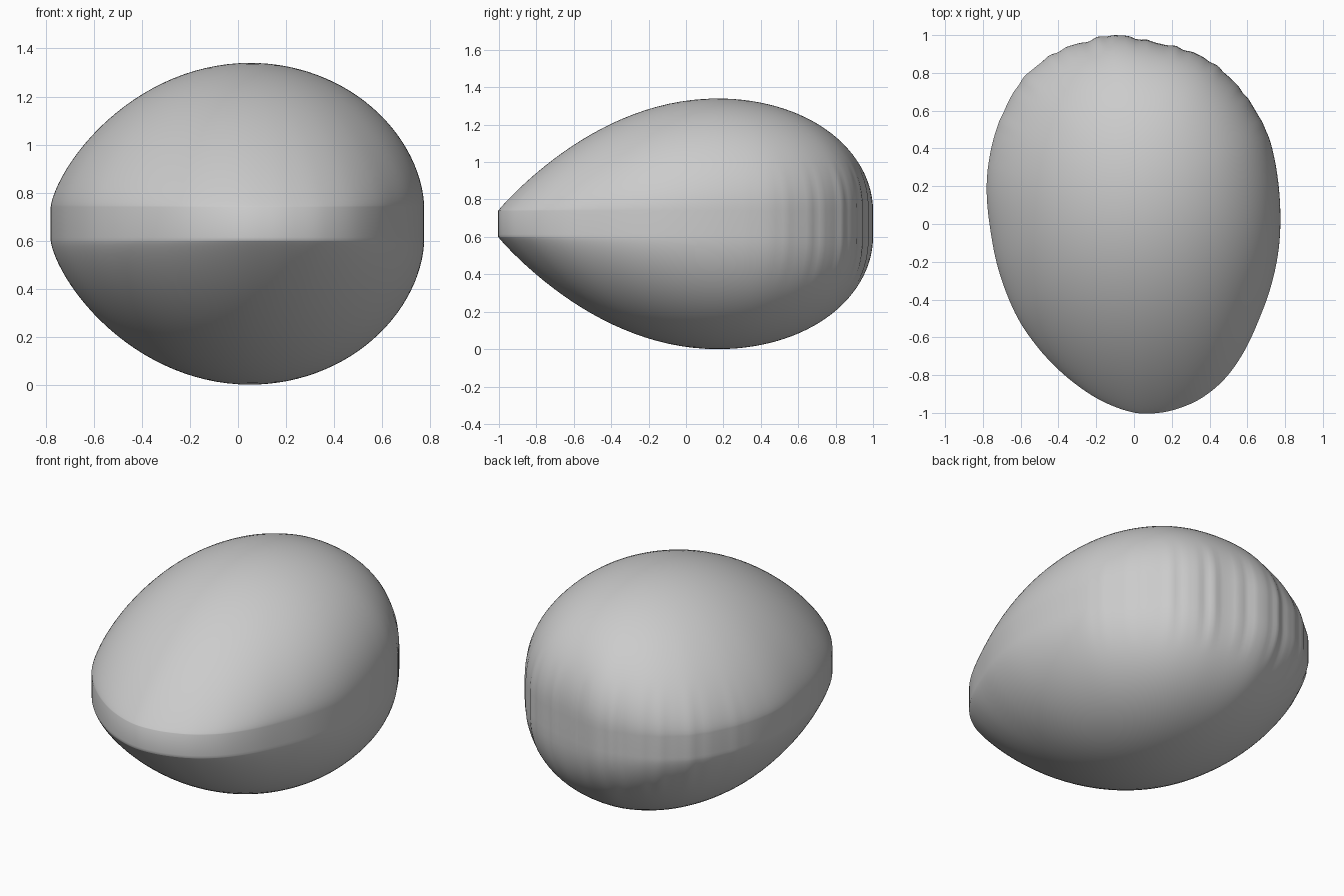
import bpy, bmesh, math
from mathutils import Vector

cube = bpy.data.objects.get("Cube")
if cube:
    bpy.data.objects.remove(cube, do_unlink=True)

# Material
stone = bpy.data.materials.new("stone grey")
stone.use_nodes = True
grey = (0.6, 0.6, 0.6, 1)
stone.diffuse_color = grey
bsdf = stone.node_tree.nodes["Principled BSDF"]
bsdf.inputs["Base Color"].default_value = grey
bsdf.inputs["Roughness"].default_value = 0.8

# Egg-shaped plan outline, counter-clockwise from the front tip
OUTLINE = [(.13, -1), (.24, -.975), (.36, -.92), (.48, -.82), (.58, -.68), (.66, -.51),
           (.725, -.33), (.765, -.14), (.775, .05), (.76, .25), (.72, .44), (.65, .59),
           (.55, .73), (.42, .85), (.28, .92), (.12, .96), (-.1, 1), (-.24, .97),
           (-.38, .925), (-.5, .85), (-.61, .74), (-.71, .55), (-.76, .38), (-.78, .2),
           (-.765, 0), (-.718, -.24), (-.63, -.47), (-.52, -.64), (-.39, -.78),
           (-.25, -.89), (-.12, -.96), (.01, -1)]
CENTRE = Vector((.05, .17))
MID, HALF_BAND, DOME = .67, .07, .6
RINGS, STEPS = 28, 8


def smooth_loop(points, steps):
    """Closed Catmull-Rom curve through the points."""
    pts = [Vector(p) for p in points]
    n, out = len(pts), []
    for i in range(n):
        a, b, c, d = (pts[(i + k) % n] for k in (-1, 0, 1, 2))
        for j in range(steps):
            t = j / steps
            out.append(b + t / 2 * ((c - a) + t * ((2*a - 5*b + 4*c - d)
                                                  + t * (3*b - 3*c + d - a))))
    return out


def ripple(angle, z):
    """Shallow upright grooves worn into the back of the rim."""
    back = max(0, math.sin(angle)) ** 2
    fade = max(0, 1 - (abs(z - MID) / .33) ** 2)
    wave = math.sin(angle * 38) + .6 * math.sin(angle * 61 + 1)
    return .005 * back * fade * wave


bm = bmesh.new()
rim = smooth_loop(OUTLINE, STEPS)


def add_ring(scale, side, band=0):
    """One ring of the dome above or below, or of the upright band."""
    ring = []
    for p in rim:
        arm = p - CENTRE
        # Short arms give a full side, long arms a gentle slope;
        # the crown stays one smooth ellipsoid
        power = 1.03 * arm.x ** 2 + .69 * arm.y ** 2
        rise = DOME * max(0, 1 - scale ** 2) ** power
        z = MID + band + side * (HALF_BAND + rise)
        xy = CENTRE + arm * (scale + ripple(math.atan2(arm.y, arm.x), z))
        ring.append(bm.verts.new((xy.x, xy.y, z)))
    return ring


# Rings from the underside, through the band, to the crown
scales = [math.sin(math.pi / 2 * i / RINGS) for i in range(1, RINGS)]
rings = [add_ring(s, -1) for s in scales]
rings += [add_ring(1, 0, HALF_BAND * k) for k in (-1, -.8, 1)]
rings += [add_ring(s, 1) for s in reversed(scales)]
for low, high in zip(rings, rings[1:]):
    for i in range(len(rim)):
        j = (i + 1) % len(rim)
        bm.faces.new((low[i], low[j], high[j], high[i]))

# Poles
for ring, z in ((rings[0], 0), (rings[-1], 2 * MID)):
    pole = bm.verts.new((CENTRE.x, CENTRE.y, z))
    for i in range(len(rim)):
        bm.faces.new((pole, ring[i], ring[(i + 1) % len(rim)]))
bmesh.ops.recalc_face_normals(bm, faces=bm.faces)
for face in bm.faces:
    face.smooth = True

mesh = bpy.data.meshes.new("pebble")
bm.to_mesh(mesh)
bm.free()
mesh.materials.append(stone)
pebble = bpy.data.objects.new("pebble", mesh)
bpy.context.collection.objects.link(pebble)
